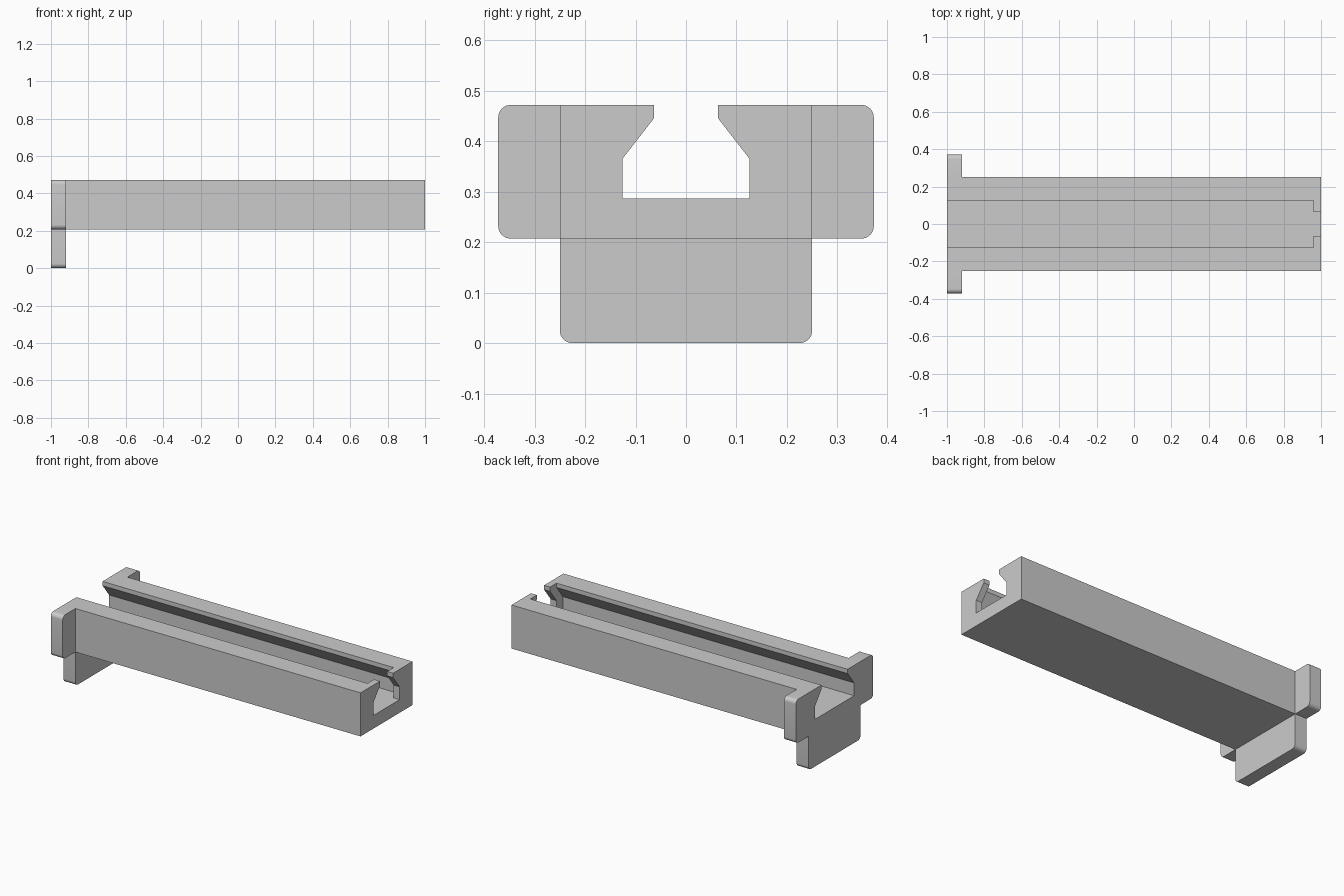
import bpy
import bmesh
from math import sin, cos, pi

if "Cube" in bpy.data.objects:
    bpy.data.objects.remove(bpy.data.objects["Cube"])

TOP, FLOOR, BASE = 0.472, 0.287, 0.207   # rail top, channel floor, rail underside
R = 0.025                                # plate corner radius


def extrude_x(name, half, x0, x1):
    """Mirror a half profile of (y, z) points, listed bottom to top, and extrude it along x."""
    outline = half + [(-y, z) for y, z in reversed(half)]
    bm = bmesh.new()
    face = bm.faces.new([bm.verts.new((x0, y, z)) for y, z in outline])
    ext = bmesh.ops.extrude_face_region(bm, geom=[face])
    moved = [v for v in ext["geom"] if isinstance(v, bmesh.types.BMVert)]
    bmesh.ops.translate(bm, verts=moved, vec=(x1 - x0, 0, 0))
    bmesh.ops.recalc_face_normals(bm, faces=bm.faces)
    mesh = bpy.data.meshes.new(name)
    bm.to_mesh(mesh)
    bm.free()
    obj = bpy.data.objects.new(name, mesh)
    bpy.context.collection.objects.link(obj)
    return obj


def arc(cy, cz, start, n=8):
    """Quarter-round corner, counter-clockwise from the start angle."""
    angles = [start + pi / 2 * i / n for i in range(n + 1)]
    return [(cy + R * cos(a), cz + R * sin(a)) for a in angles]


def slot(extra):
    """Half profile of the undercut channel, widened by extra."""
    return [(0.126 + extra, FLOOR), (0.126 + extra, 0.365),
            (0.063 + extra, 0.446), (0.063 + extra, 0.6)]


def combine(target, tool, operation):
    mod = target.modifiers.new(operation.title(), "BOOLEAN")
    mod.operation, mod.solver, mod.object = operation, "EXACT", tool
    tool.hide_render = True
    bpy.context.view_layer.objects.active = target
    bpy.ops.object.modifier_apply(modifier=mod.name)
    bpy.data.objects.remove(tool)


# Long rail block
rail = extrude_x("slotted_rail", [(0.25, BASE), (0.25, TOP)], -1, 1)

# T-shaped end plate with rounded wings and foot
plate = extrude_x("end_plate",
                  arc(0.25 - R, R, -pi / 2) + [(0.25, BASE)]
                  + arc(0.372 - R, BASE + R, -pi / 2)
                  + arc(0.372 - R, TOP - R, 0), -1, -0.92)
combine(rail, plate, "UNION")

# Wide channel along the rail, narrower channel through the end stop
combine(rail, extrude_x("channel_cutter", slot(0.063), -1.1, 0.96), "DIFFERENCE")
combine(rail, extrude_x("end_stop_cutter", slot(0), 0.9, 1.1), "DIFFERENCE")

# Smooth rounded corners, sharp edges elsewhere
bpy.ops.object.select_all(action="DESELECT")
rail.select_set(True)
bpy.context.view_layer.objects.active = rail
bpy.ops.object.shade_smooth_by_angle(angle=pi / 6)
